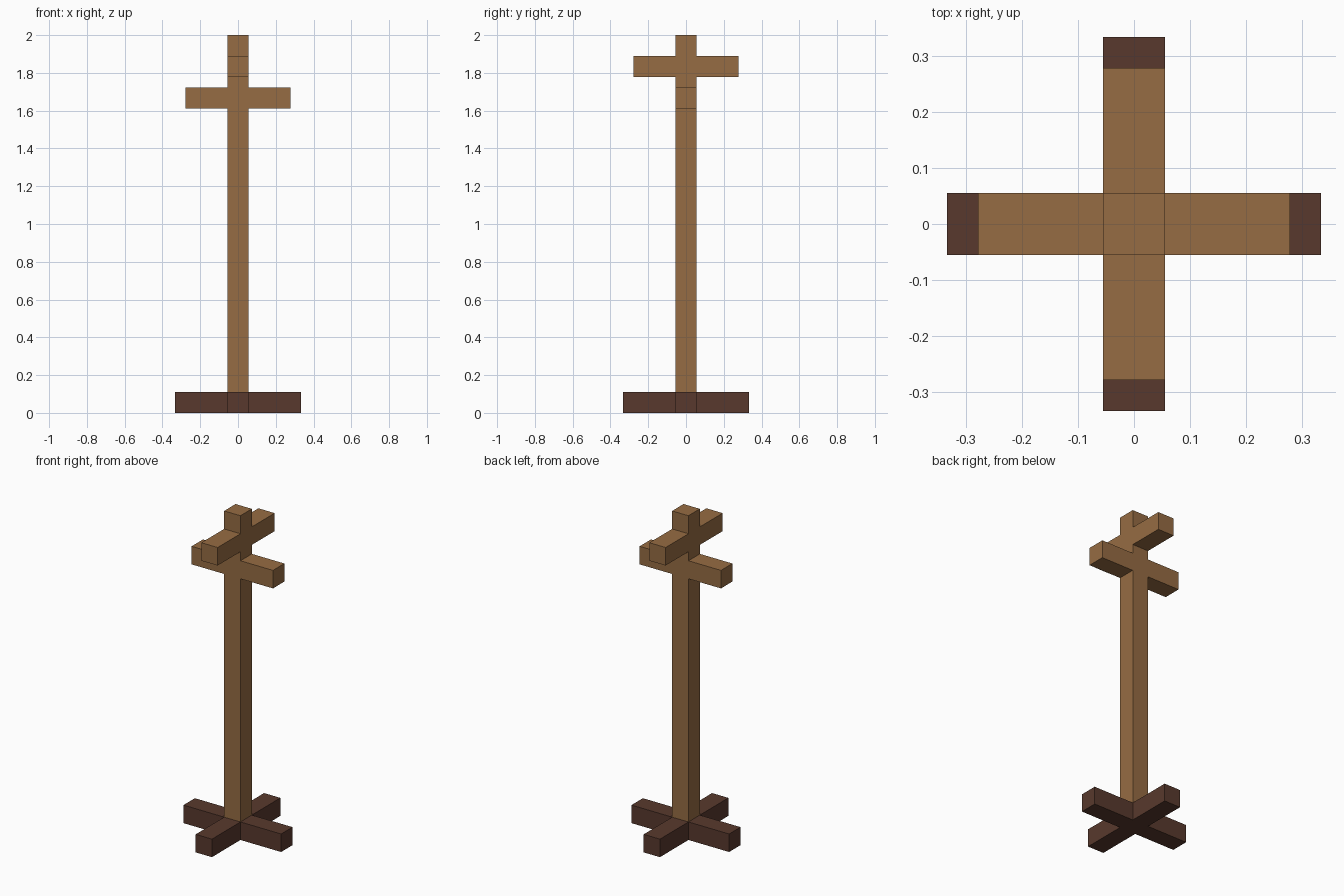
import bpy
import bmesh
from mathutils import Vector

cube = bpy.data.objects.get("Cube")
if cube:
    bpy.data.objects.remove(cube, do_unlink=True)

U = 2 / 36  # module: the post is 2 wide, the whole stand 36 tall


def material(name, srgb):
    lin = [((c / 255 + 0.055) / 1.055) ** 2.4 for c in srgb]
    mat = bpy.data.materials.new(name)
    mat.use_nodes = True
    mat.diffuse_color = (*lin, 1)
    bsdf = next(n for n in mat.node_tree.nodes if n.type == 'BSDF_PRINCIPLED')
    bsdf.inputs["Base Color"].default_value = (*lin, 1)
    return mat


def finish(name, bm, mat):
    bmesh.ops.recalc_face_normals(bm, faces=bm.faces)
    mesh = bpy.data.meshes.new(name)
    bm.to_mesh(mesh)
    bm.free()
    mesh.materials.append(mat)
    bpy.context.collection.objects.link(bpy.data.objects.new(name, mesh))


def box(name, lo, hi, mat):
    """Box between two corners, given in modules."""
    lo, hi = Vector(lo) * U, Vector(hi) * U
    bm = bmesh.new()
    bmesh.ops.create_cube(bm, size=1)
    for v in bm.verts:
        v.co = (lo + hi) / 2 + v.co * (hi - lo)
    finish(name, bm, mat)


light_wood = material("light wood", (150, 108, 67))
dark_wood = material("dark wood", (88, 57, 45))

# Cross-shaped foot: a square hub whose four sides are extruded into legs
bm = bmesh.new()
bmesh.ops.create_cube(bm, size=2 * U)
bmesh.ops.translate(bm, verts=bm.verts, vec=(0, 0, U))
bm.normal_update()
sides = [f for f in bm.faces if abs(f.normal.z) < 0.5]
for face in sides:
    step = face.normal * 5 * U
    new = bmesh.ops.extrude_face_region(bm, geom=[face])["geom"]
    bmesh.ops.translate(bm, vec=step, verts=[v for v in new if isinstance(v, bmesh.types.BMVert)])
    bmesh.ops.delete(bm, geom=[face], context='FACES_ONLY') if face.is_valid else None
finish("cross_foot", bm, dark_wood)

# Upright post
box("post", (-1, -1, 2), (1, 1, 36), light_wood)

# Lower arms run left and right, upper arms run front and back
box("lower_arm_left", (1, -1, 29), (5, 1, 31), light_wood)
box("lower_arm_right", (-5, -1, 29), (-1, 1, 31), light_wood)
box("upper_arm_front", (-1, -5, 32), (1, -1, 34), light_wood)
box("upper_arm_back", (-1, 1, 32), (1, 5, 34), light_wood)
